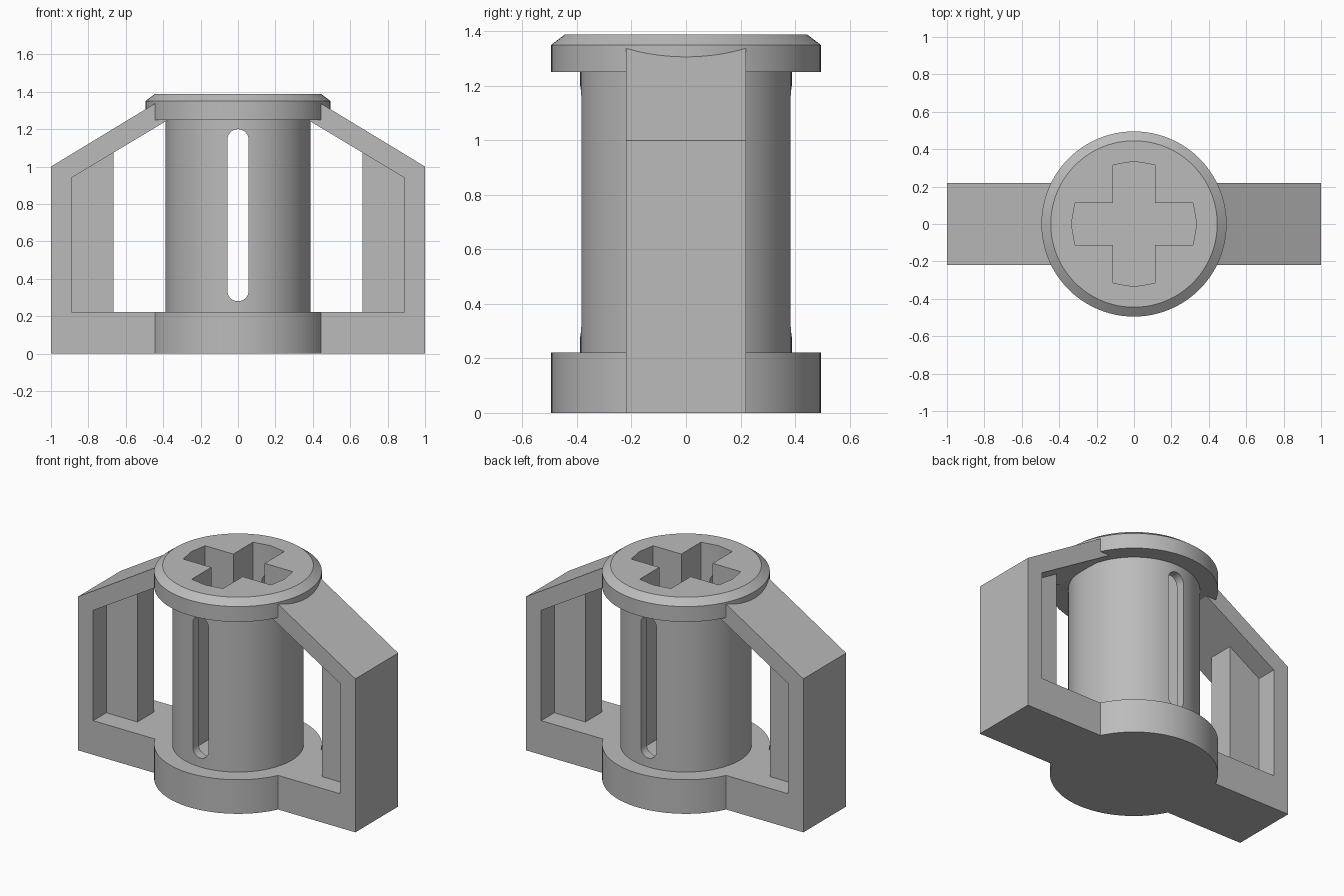
import bpy
import bmesh
from math import cos, sin, pi, sqrt, radians
from mathutils import Vector

if "Cube" in bpy.data.objects:
    bpy.data.objects.remove(bpy.data.objects["Cube"], do_unlink=True)

grey = bpy.data.materials.new("plain grey")
grey.use_nodes = True
grey.diffuse_color = (0.5, 0.5, 0.5, 1)
grey.node_tree.nodes["Principled BSDF"].inputs["Base Color"].default_value = grey.diffuse_color


def finish(name, bm):
    bmesh.ops.recalc_face_normals(bm, faces=bm.faces)
    mesh = bpy.data.meshes.new(name)
    bm.to_mesh(mesh)
    bm.free()
    mesh.materials.append(grey)
    obj = bpy.data.objects.new(name, mesh)
    bpy.context.collection.objects.link(obj)
    return obj


def prism(name, outline, direction):
    """Extrude a closed 3D outline along a direction."""
    bm = bmesh.new()
    face = bm.faces.new([bm.verts.new(p) for p in outline])
    new = bmesh.ops.extrude_face_region(bm, geom=[face])["geom"]
    moved = [v for v in new if isinstance(v, bmesh.types.BMVert)]
    bmesh.ops.translate(bm, verts=moved, vec=Vector(direction))
    return finish(name, bm)


def side_prism(name, outline, half_depth):
    """Extrude an x-z outline evenly about y = 0."""
    return prism(name, [(x, -half_depth, z) for x, z in outline], (0, 2 * half_depth, 0))


def lathe(name, profile, steps=96):
    """Turn an r-z profile, starting and ending on the axis, about z."""
    bm = bmesh.new()
    rings = [[bm.verts.new((r * cos(2 * pi * i / steps), r * sin(2 * pi * i / steps), z))
              for i in range(steps)] for r, z in profile]
    bm.faces.new(rings[0])
    bm.faces.new(rings[-1])
    for a, b in zip(rings, rings[1:]):
        for i in range(steps):
            j = (i + 1) % steps
            bm.faces.new((a[i], a[j], b[j], b[i]))
    return finish(name, bm)


def cut(obj, cutter):
    cutter.hide_render = True
    mod = obj.modifiers.new("cut", "BOOLEAN")
    mod.operation = "DIFFERENCE"
    mod.solver = "EXACT"
    mod.object = cutter
    bpy.context.view_layer.objects.active = obj
    bpy.ops.object.modifier_apply(modifier=mod.name)
    bpy.data.objects.remove(cutter, do_unlink=True)


# Round base, column and chamfered cap in one turned body
RIM, COLUMN, BASE_TOP = 0.495, 0.388, 0.222
body = lathe("column_body", [
    (RIM, 0), (RIM, BASE_TOP), (COLUMN, BASE_TOP), (COLUMN, 1.25),
    (RIM, 1.25), (RIM, 1.35), (0.445, 1.388)])

# Cross-shaped socket, open at the top, with bowed ends
REACH, HALF = 0.335, 0.113
corner = sqrt(REACH ** 2 - HALF ** 2)
cross = []
for k in range(4):
    c, s = round(cos(k * pi / 2)), round(sin(k * pi / 2))
    for x, y in [(HALF, -HALF), (corner, -HALF), (REACH, 0), (corner, HALF)]:
        cross.append((c * x - s * y, s * x + c * y, 0.276))
cut(body, prism("socket_cutter", cross, (0, 0, 1.3)))

# Round-ended slot through the front and back walls
SLOT, LOW, HIGH = 0.057, 0.28, 1.2
arc = [i * pi / 16 for i in range(17)]
slot = [(SLOT * cos(a), HIGH - SLOT + SLOT * sin(a)) for a in arc]
slot += [(-SLOT * cos(a), LOW + SLOT - SLOT * sin(a)) for a in arc]
cut(body, side_prism("slot_cutter", slot, 0.7))

# Side handles: bent frame with a recessed web against its outer wall
FRAME = [(0.42, 0), (1, 0), (1, 1), (0.37, 1.382), (0.37, 1.252),
         (0.89, 0.94), (0.89, BASE_TOP), (0.42, BASE_TOP)]
WEB = [(0.665, 0.2), (0.9, 0.2), (0.9, 0.95), (0.665, 1.09)]
for side, label in ((1, "left"), (-1, "right")):
    side_prism(label + "_handle_frame", [(side * x, z) for x, z in FRAME], 0.22)
    side_prism(label + "_handle_web", [(side * x, z) for x, z in WEB], 0.085)

# Smooth the turned surfaces, keep edges sharp
bpy.ops.object.select_all(action="DESELECT")
body.select_set(True)
bpy.context.view_layer.objects.active = body
bpy.ops.object.shade_smooth_by_angle(angle=radians(25))
